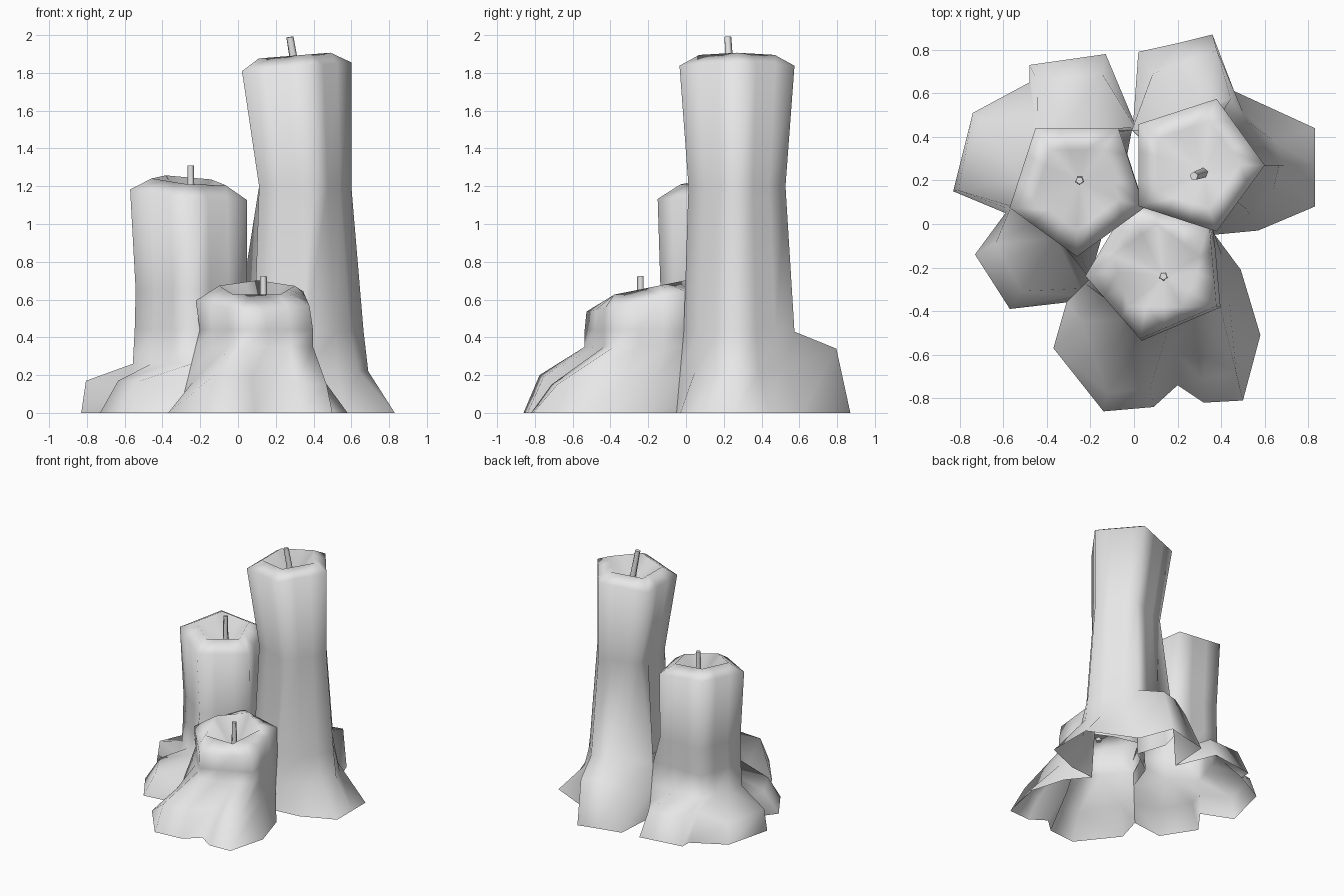
import bpy
import bmesh
from math import sin, cos, radians
from mathutils import Vector

cube = bpy.data.objects.get("Cube")
if cube:
    bpy.data.objects.remove(cube, do_unlink=True)

SIDES = 5               # corners of each candle
CUTS = 3                # columns per side
COLUMNS = SIDES * CUTS
SEAM_TOP = 0.45         # height up to which neighbouring candles are melted together

# Seams shared by neighbouring candles, from the ground up to the seam top
BACK_SEAM = Vector((0, .47, 0)), Vector((-.01, .43, SEAM_TOP))
SIDE_SEAM = Vector((.36, -.05, 0)), Vector((.36, -.01, SEAM_TOP))
FRONT_SEAM = Vector((-.31, -.36, 0)), Vector((-.2, -.25, SEAM_TOP))

wax = bpy.data.materials.new("pale_grey_wax")
wax.use_nodes = True
wax.diffuse_color = (0.8, 0.8, 0.8, 1)
wax.node_tree.nodes["Principled BSDF"].inputs["Base Color"].default_value = wax.diffuse_color


def pentagon(start, centre, radius, z, tilt=(0, 0)):
    """Ring of points along a pentagon, with each side cut into columns."""
    corners = [Vector((cos(radians(start + 72 * k)), sin(radians(start + 72 * k))))
               for k in range(SIDES)]
    ring = []
    for i in range(COLUMNS):
        side, step = divmod(i, CUTS)
        p = corners[side].lerp(corners[(side + 1) % SIDES], step / CUTS) * radius
        ring.append(Vector((centre[0] + p.x, centre[1] + p.y,
                            z + p.x * tilt[0] + p.y * tilt[1])))
    return ring


def finish(name, bm):
    mesh = bpy.data.meshes.new(name)
    bm.to_mesh(mesh)
    bm.free()
    mesh.materials.append(wax)
    for poly in mesh.polygons:
        poly.use_smooth = True
    obj = bpy.data.objects.new(name, mesh)
    bpy.context.collection.objects.link(obj)
    return obj


def candle(name, start, centre, tilt, body, top, pit, seams, feet):
    """Open shell: melted feet, column, bevelled rim and a sunken top."""
    column = [pentagon(start, (centre[0] + dx, centre[1]), r, z) for z, r, dx in body]
    shoulder = column[0]
    ground = [Vector((p.x, p.y, 0)) for p in shoulder]
    ledge = [Vector((p.x, p.y, p.z / 2)) for p in shoulder]
    # Each foot has its ground point, how far its lip spreads and the lip's height
    for i, (x, y, spread, lip) in enumerate(feet, 1):
        ground[i] = Vector((x, y, 0))
        ledge[i] = shoulder[i].lerp(ground[i], spread)
        ledge[i].z = lip
    lower = [ground, ledge] + column
    last_foot = len(feet) + 1
    for i, (low, high) in zip((0, last_foot), seams):
        for ring in lower:
            if ring[i].z <= SEAM_TOP:
                ring[i] = low.lerp(high, ring[i].z / SEAM_TOP)
    rims = [pentagon(start + twist, centre, r, z, tilt) for z, r, twist in top]

    bm = bmesh.new()
    rings = [[bm.verts.new(p) for p in ring] for ring in lower + rims]
    for level, (a, b) in enumerate(zip(rings, rings[1:])):
        for i in range(COLUMNS):
            # The candles share one hollow at the foot
            if level < 2 and i >= last_foot:
                continue
            j = (i + 1) % COLUMNS
            bm.faces.new((a[i], a[j], b[j], b[i]))
    middle = bm.verts.new(pit)
    inner = rings[-1]
    for i in range(COLUMNS):
        bm.faces.new((inner[i], inner[(i + 1) % COLUMNS], middle))
    loose = [v for v in bm.verts if not v.link_faces]
    bmesh.ops.delete(bm, geom=loose, context='VERTS')
    finish(name, bm)


def wick(name, bottom, tip, radius=0.018):
    bottom, tip = Vector(bottom), Vector(tip)
    axis = tip - bottom
    bm = bmesh.new()
    bmesh.ops.create_cone(bm, cap_ends=True, segments=SIDES, radius1=radius * 1.2,
                          radius2=radius, depth=axis.length)
    obj = finish(name, bm)
    obj.location = (bottom + tip) / 2
    obj.rotation_mode = 'QUATERNION'
    obj.rotation_quaternion = axis.to_track_quat('Z', 'Y')
    bpy.ops.object.select_all(action='DESELECT')
    obj.select_set(True)
    bpy.context.view_layer.objects.active = obj
    bpy.ops.object.shade_smooth_by_angle(angle=radians(75))


# Tall candle
candle("tall_candle", 288, (0.28, 0.27), (0.08, 0),
       body=[(0.43, 0.32, 0.065), (1.2, 0.27, 0.05)],
       top=[(1.83, 0.32, 0), (1.89, 0.21, 0)], pit=(0.32, 0.235, 1.72),
       seams=(SIDE_SEAM, BACK_SEAM),
       feet=[(.57, -.03, .2, .22), (.83, .08, .2, .22), (.83, .27, .15, .22),
             (.83, .44, .2, .22), (.46, .61, .3, .25), (.36, .87, .75, .34),
             (.2, .83, .72, .35), (.02, .79, .65, .3)])
wick("tall_wick", (0.32, 0.235, 1.72), (0.275, 0.22, 1.99), 0.02)

# Middle candle
candle("middle_candle", 54, (-0.262, 0.175), (-0.09, 0.1),
       body=[(0.26, 0.31, 0), (0.44, 0.31, 0.01), (0.65, 0.31, 0.015)],
       top=[(1.165, 0.325, 0), (1.23, 0.205, 0)], pit=(-0.25, 0.2, 1.05),
       seams=(BACK_SEAM, FRONT_SEAM),
       feet=[(-.13, .78, .75, .18), (-.48, .73, .75, .2), (-.48, .65, .3, .18),
             (-.74, .51, .85, .15), (-.83, .15, .92, .17), (-.59, .05, .4, .15),
             (-.73, -.14, .65, .17), (-.57, -.39, .75, .17)])
wick("middle_wick", (-0.25, 0.2, 1.05), (-0.25, 0.2, 1.31))

# Short candle
candle("short_candle", 185, (0.1, -0.21), (0, 0.2),
       body=[(0.35, 0.335, 0.01), (0.44, 0.335, 0.01)],
       top=[(0.6, 0.325, 0), (0.66, 0.21, -24)], pit=(0.135, -0.24, 0.47),
       seams=(FRONT_SEAM, SIDE_SEAM),
       feet=[(-.37, -.57, .45, .16), (-.14, -.86, .8, .2), (.09, -.84, .72, .19),
             (.2, -.74, .3, .17), (.32, -.82, .72, .15), (.5, -.81, .7, .15),
             (.58, -.51, .25, .2), (.49, -.21, .25, .2)])
wick("short_wick", (0.135, -0.24, 0.47), (0.135, -0.24, 0.725))
